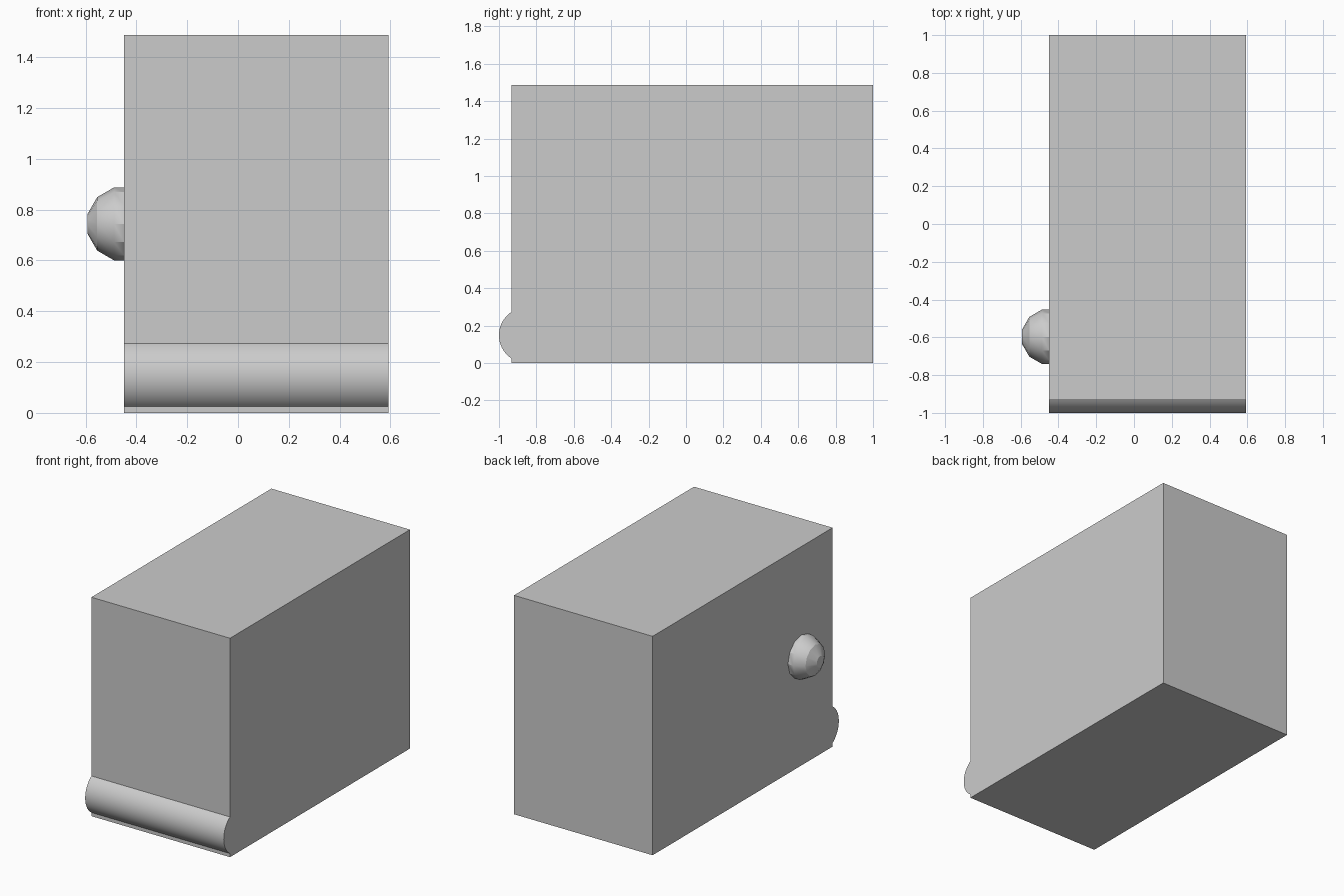
import bpy
import bmesh
from math import radians, sin, cos, acos
from mathutils import Matrix

if "Cube" in bpy.data.objects:
    bpy.data.objects.remove(bpy.data.objects["Cube"])

U = 0.1488                                  # base unit, also the radius of round parts
X0, X1 = -0.449, 0.593                      # body sides
Y0, Y1 = -0.933, 1.0                        # body front and back
H = 10 * U                                  # body height

grey = bpy.data.materials.new("plain_grey")
grey.use_nodes = True
grey.diffuse_color = (0.6, 0.6, 0.6, 1)
grey.node_tree.nodes["Principled BSDF"].inputs["Base Color"].default_value = (0.6, 0.6, 0.6, 1)


def finish(name, bm, smooth_angle=None):
    """Turn a bmesh into a named, coloured object."""
    bmesh.ops.recalc_face_normals(bm, faces=bm.faces)
    mesh = bpy.data.meshes.new(name)
    bm.to_mesh(mesh)
    bm.free()
    mesh.materials.append(grey)
    obj = bpy.data.objects.new(name, mesh)
    bpy.context.collection.objects.link(obj)
    if smooth_angle:
        bpy.ops.object.select_all(action='DESELECT')
        obj.select_set(True)
        bpy.context.view_layer.objects.active = obj
        bpy.ops.object.shade_smooth_by_angle(angle=radians(smooth_angle))
    return obj


# Main box
bm = bmesh.new()
bmesh.ops.create_cube(bm, size=1, matrix=Matrix.LocRotScale(
    ((X0 + X1) / 2, (Y0 + Y1) / 2, H / 2), None, (X1 - X0, Y1 - Y0, H)))
finish("body", bm)

# Rounded ledge along the lower front: an arc that emerges from the box
bm = bmesh.new()
axis_y, steps = -1 + U, 32
half = acos((axis_y - Y0) / U)
arc = []
for i in range(steps + 1):
    a = -half + 2 * half * i / steps
    arc.append(bm.verts.new((X0, axis_y - U * cos(a), U + U * sin(a))))
face = bm.faces.new(arc)
ext = bmesh.ops.extrude_face_region(bm, geom=[face], use_keep_orig=True)
bmesh.ops.translate(bm, vec=(X1 - X0, 0, 0),
                    verts=[g for g in ext["geom"] if isinstance(g, bmesh.types.BMVert)])
finish("front_ledge", bm, 30)

# Faceted half-dome knob on the right side, with a flat cap
bm = bmesh.new()
sides, rings = 12, []
for polar in (15, 45, 75, 90):
    t = radians(polar)
    r = U * sin(min(t, radians(75)))        # the last band is straight
    rings.append([bm.verts.new((X0 - U * cos(t),
                                -0.597 + r * cos(radians(360 * k / sides)),
                                5 * U + r * sin(radians(360 * k / sides))))
                  for k in range(sides)])
for a, b in zip(rings, rings[1:]):
    for k in range(sides):
        n = (k + 1) % sides
        bm.faces.new((a[k], a[n], b[n], b[k]))
bm.faces.new(rings[0])
bm.faces.new(rings[-1])
finish("side_knob", bm, 29.95)
